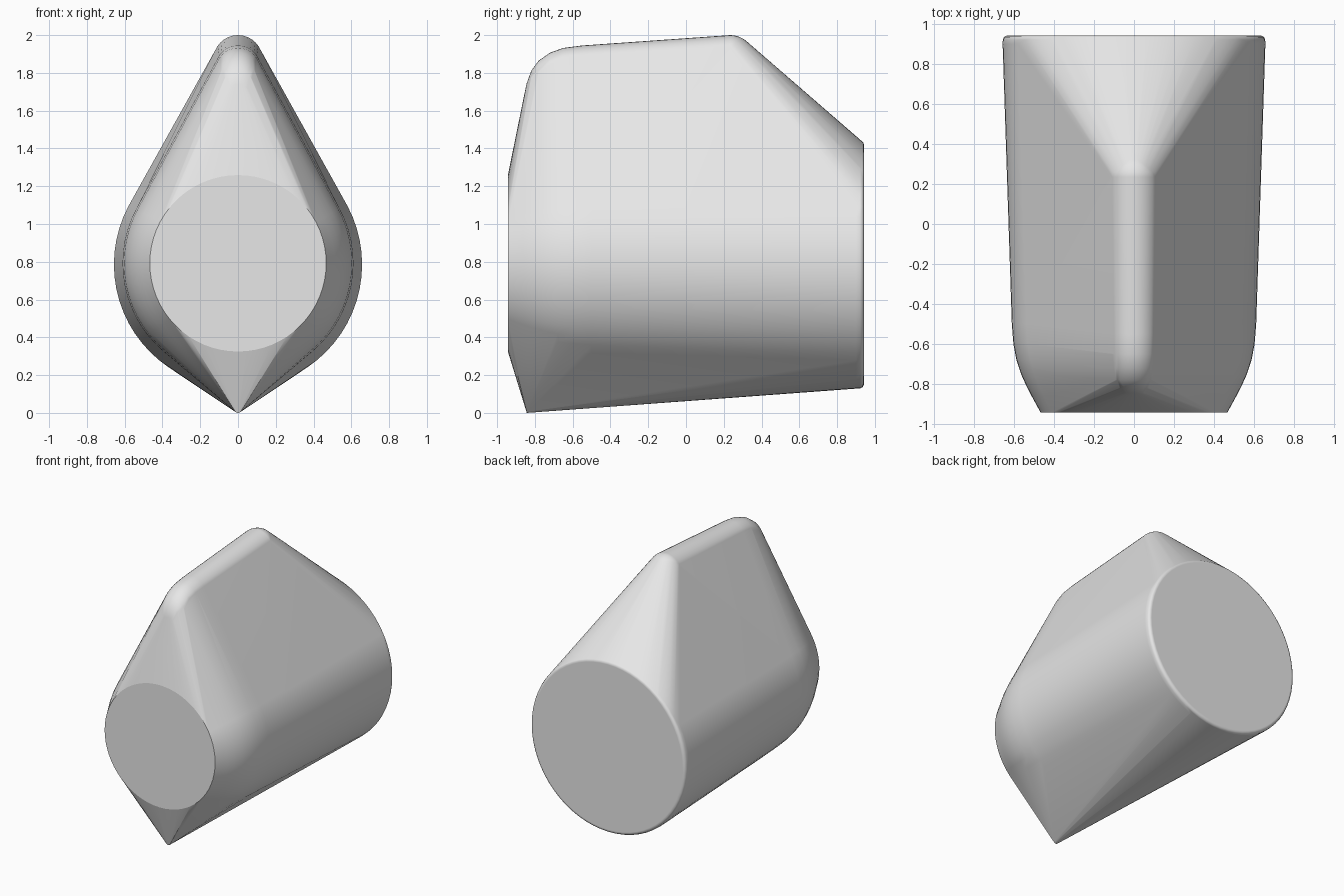
import bpy, bmesh, math

if "Cube" in bpy.data.objects:
    bpy.data.objects.remove(bpy.data.objects["Cube"])

bm = bmesh.new()


def ring(y, z, r, n=64):
    for i in range(n):
        a = 2 * math.pi * i / n
        bm.verts.new((r * math.cos(a), y, z + r * math.sin(a)))


def ball(y, z, r):
    for k in range(-8, 9):
        t = math.pi / 2 * k / 8.5
        ring(y + r * math.sin(t), z, r * math.cos(t), 32)


# front disc, rounded shoulder and flaring barrel
for y, r in [(-.943, .467), (-.86, .512), (-.81, .538), (-.75, .565),
             (-.68, .588), (-.6, .603), (-.5, .611)]:
    ring(y, .792, r)
# back disc with a small rounded rim
for y, r in [(.9, .657), (.922, .656), (.934, .65), (.94, .642), (.943, .63)]:
    ring(y, .786, r)
# top ridge: back end ball, then a softened front end
ball(.235, 1.87, .13)
for y, top, r in [(-.55, 1.945, .12), (-.65, 1.932, .117), (-.72, 1.907, .11),
                  (-.78, 1.865, .1), (-.82, 1.81, .088), (-.845, 1.74, .07)]:
    ring(y, top - r, r, 32)
# pointed keel tip
ring(-.843, .022, .022, 24)

# the body is the tight skin around all rings
res = bmesh.ops.convex_hull(bm, input=bm.verts[:])
junk = {g for g in res["geom_interior"] + res["geom_unused"]
        if isinstance(g, bmesh.types.BMVert)}
bmesh.ops.delete(bm, geom=list(junk), context='VERTS')
bmesh.ops.delete(bm, geom=[v for v in bm.verts if not v.link_faces], context='VERTS')
bmesh.ops.dissolve_limit(bm, angle_limit=math.radians(.3), verts=bm.verts[:], edges=bm.edges[:])
bmesh.ops.recalc_face_normals(bm, faces=bm.faces[:])

# smooth shading, with a crisp front disc
for f in bm.faces:
    f.smooth = True
for e in bm.edges:
    if len(e.link_faces) == 2:
        discs = [f.normal.y < -.999 for f in e.link_faces]
        e.smooth = discs[0] == discs[1] and e.calc_face_angle(0) < math.radians(35)

mesh = bpy.data.meshes.new("body")
bm.to_mesh(mesh)
bm.free()
body = bpy.data.objects.new("body", mesh)
bpy.context.collection.objects.link(body)
wn = body.modifiers.new("weighted_normals", 'WEIGHTED_NORMAL')
wn.keep_sharp = True

grey = bpy.data.materials.new("light grey")
grey.diffuse_color = (.8, .8, .8, 1)
grey.use_nodes = True
grey.node_tree.nodes["Principled BSDF"].inputs["Base Color"].default_value = grey.diffuse_color
mesh.materials.append(grey)
